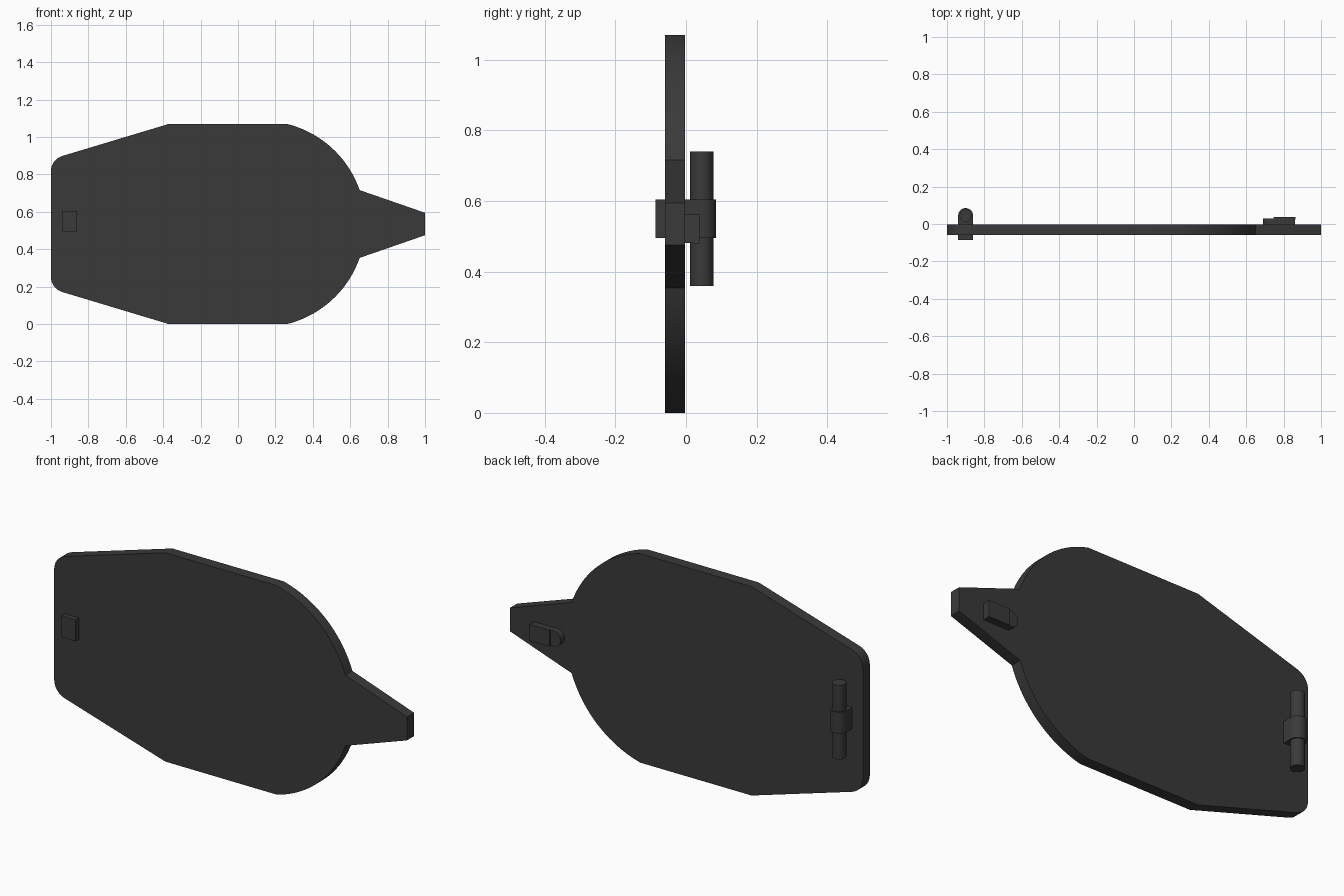
import bpy, bmesh
from math import sin, cos, pi, radians, atan2
from mathutils import Vector

if "Cube" in bpy.data.objects:
    bpy.data.objects.remove(bpy.data.objects["Cube"])

grey = bpy.data.materials.new("dark_grey")
grey.diffuse_color = (0.042, 0.042, 0.042, 1)
grey.use_nodes = True
grey.node_tree.nodes["Principled BSDF"].inputs["Base Color"].default_value = grey.diffuse_color
MID = 0.535  # height of the mirror line


def arc(cx, cy, r, a0, a1, n):
    return [(cx + r * cos(a0 + (a1 - a0) * i / n), cy + r * sin(a0 + (a1 - a0) * i / n))
            for i in range(n + 1)]


def finish(ob):
    ob.data.materials.append(grey)
    bpy.ops.object.select_all(action='DESELECT')
    ob.select_set(True)
    bpy.context.view_layer.objects.active = ob
    bpy.ops.object.shade_smooth_by_angle(angle=radians(30))


def prism(name, profile, place, vec, flare=1.0):
    """Extrude a 2D profile, placed in space by place(), along vec."""
    bm = bmesh.new()
    face = bm.faces.new([bm.verts.new(place(u, v)) for u, v in profile])
    ext = bmesh.ops.extrude_face_region(bm, geom=[face])
    verts = [g for g in ext['geom'] if isinstance(g, bmesh.types.BMVert)]
    mid = sum((v.co for v in verts), Vector()) / len(verts)
    for v in verts:
        v.co = mid + (v.co - mid) * flare + Vector(vec)
    bmesh.ops.recalc_face_normals(bm, faces=bm.faces)
    me = bpy.data.meshes.new(name)
    bm.to_mesh(me)
    bm.free()
    ob = bpy.data.objects.new(name, me)
    bpy.context.collection.objects.link(ob)
    finish(ob)


# Plate: upper half outline (x, height above mid), mirrored downwards
tilt = atan2(0.17, 0.57)
r = 0.084
half = [(1.0, 0.06)]
half += arc(0.13, 0, 0.551, atan2(0.181, 0.52), atan2(0.535, 0.13), 20)
half += [(-0.37, 0.535)]
half += arc(-1 + r, 0.283, r, pi / 2 + tilt, pi, 8)
outline = half + [(x, -z) for x, z in reversed(half)]
prism("plate", outline, lambda x, z: (x, -0.06, MID + z), (0, 0.057, 0))

# Clip: block through the plate with a rounded back, wrapped around the pin
clip = [(-0.94, -0.086), (-0.86, -0.086)] + arc(-0.90, 0.045, 0.04, 0, pi, 16)
prism("pin_clip", clip, lambda x, y: (x, y, 0.495), (0, 0, 0.11))

# Hinge pin
bpy.ops.mesh.primitive_cylinder_add(vertices=32, radius=0.033, depth=0.38,
                                    location=(-0.90, 0.045, 0.55))
pin = bpy.context.object
pin.name = "hinge_pin"
finish(pin)

# Catch on the narrow end: flared block plus lower rounded nose
block = [(0.75, 0.482), (0.86, 0.482), (0.86, 0.561), (0.75, 0.561)]
prism("catch_block", block, lambda x, z: (x, -0.005, z), (0, 0.043, 0), 1.06)
nose = [(0.76, 0.482), (0.76, 0.562)] + arc(0.73, 0.522, 0.04, pi / 2, 1.5 * pi, 16)
prism("catch_nose", nose, lambda x, z: (x, -0.005, z), (0, 0.035, 0))
